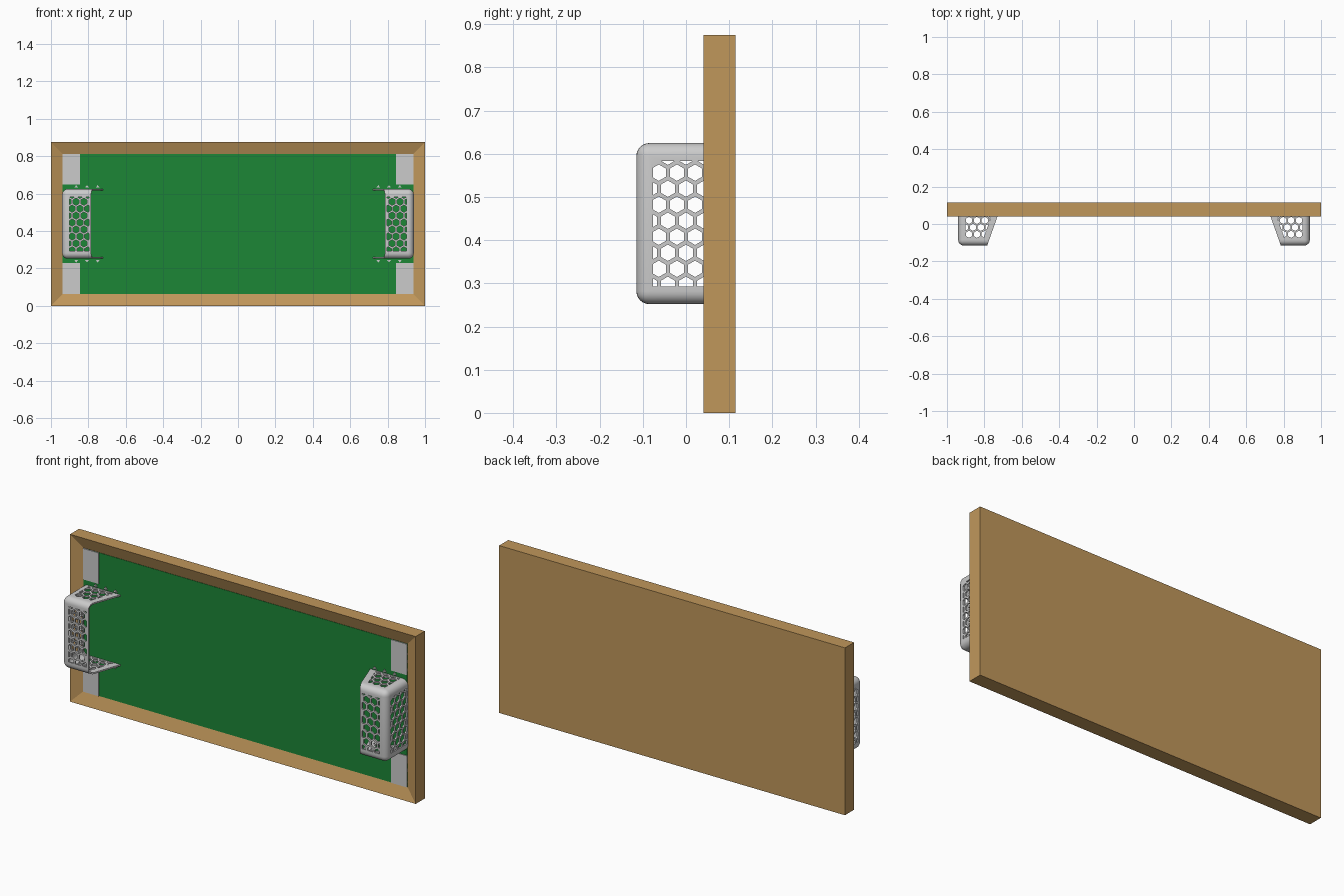
import bpy, bmesh, math
from mathutils import Vector

if "Cube" in bpy.data.objects:
    bpy.data.objects.remove(bpy.data.objects["Cube"])

def material(name, rgb):
    m = bpy.data.materials.new(name)
    m.diffuse_color = (*rgb, 1)
    m.use_nodes = True
    m.node_tree.nodes["Principled BSDF"].inputs["Base Color"].default_value = m.diffuse_color
    return m

WOOD = material("wood", (0.53, 0.31, 0.105))
GREEN = material("green", (0.012, 0.24, 0.037))

def new_object(name, bm, mat=None):
    bmesh.ops.recalc_face_normals(bm, faces=bm.faces[:])
    me = bpy.data.meshes.new(name)
    bm.to_mesh(me)
    bm.free()
    ob = bpy.data.objects.new(name, me)
    bpy.context.collection.objects.link(ob)
    if mat:
        me.materials.append(mat)
    return ob

def box_mesh(lo, hi):
    bm = bmesh.new()
    bmesh.ops.create_cube(bm, size=1)
    for v in bm.verts:
        v.co = [lo[i] + (v.co[i] + 0.5) * (hi[i] - lo[i]) for i in range(3)]
    return bm

def mirror(ob):
    m = ob.modifiers.new("mirror", 'MIRROR')
    m.use_mirror_merge = False

def apply_all(ob):
    bpy.ops.object.select_all(action='DESELECT')
    bpy.context.view_layer.objects.active = ob
    ob.select_set(True)
    for m in list(ob.modifiers):
        bpy.ops.object.modifier_apply(modifier=m.name)

# wooden tray: slab with the front face inset and sunk
FLOOR = 0.062
bm = box_mesh((-1, 0.04, 0), (1, 0.115, 0.875))
front = min(bm.faces, key=lambda f: f.calc_center_median().y)
bmesh.ops.inset_region(bm, faces=[front], thickness=0.063, use_even_offset=True)
bmesh.ops.translate(bm, verts=front.verts[:], vec=(0, FLOOR - 0.04, 0))
new_object("wooden_tray", bm, WOOD)

# green playing field
new_object("playing_field", box_mesh((-0.937, FLOOR - 0.002, 0.063), (0.937, FLOOR + 0.004, 0.812)), GREEN)

# pale corner pads
for name, z0, z1 in (("lower_corner_pad", 0.063, 0.228), ("upper_corner_pad", 0.65, 0.812)):
    mirror(new_object(name, box_mesh((-0.937, FLOOR - 0.006, z0), (-0.845, FLOOR + 0.002, z1))))

# goal shell: rounded box cut by the sloping mouth, open at mouth and back
X0, Y0, Y1, Z0, Z1 = -0.94, -0.115, 0.061, 0.252, 0.625
bm = box_mesh((X0, Y0, Z0), (-0.6, Y1, Z1))
def rounded(e):
    mid = (e.verts[0].co + e.verts[1].co) / 2
    return mid.y < Y1 - 0.001 and mid.x < -0.61
bmesh.ops.bevel(bm, geom=[e for e in bm.edges if rounded(e)], offset=0.03,
                segments=6, profile=0.5, affect='EDGES')
bmesh.ops.bisect_plane(bm, geom=bm.verts[:] + bm.edges[:] + bm.faces[:],
                       plane_co=(-0.785, Y0, 0), plane_no=(0.155, -0.055, 0), clear_outer=True)
open_faces = [f for f in bm.faces if all(v.co.y > Y1 - 0.001 for v in f.verts)]
bmesh.ops.delete(bm, geom=open_faces, context='FACES')
goal = new_object("goal_basket", bm)
sol = goal.modifiers.new("thickness", 'SOLIDIFY')
sol.thickness, sol.offset, sol.use_even_offset = 0.008, -1, True

# hexagon cutters, clipped to a convex counter-clockwise panel outline
def clip(poly, region):
    for a, b in zip(region, region[1:] + region[:1]):
        def side(p):
            return (b - a).cross(p - a)
        out = []
        for p, q in zip(poly, poly[1:] + poly[:1]):
            sp, sq = side(p), side(q)
            if sp >= 0:
                out.append(p)
            if sp * sq < 0:
                out.append(p.lerp(q, sp / (sp - sq)))
        poly = out
        if len(poly) < 3:
            return []
    return poly

def area(p):
    return abs(sum(a.cross(b) for a, b in zip(p, p[1:] + p[:1]))) / 2

def hex_cutter(name, region, u0, v0, to3d, depth):
    bm = bmesh.new()
    region = [Vector(p) for p in region]
    for row in range(-10, 11):
        for col in range(-10, 11):
            c = Vector((u0 + (col + 0.5 * (row % 2)) * 0.042, v0 + row * 0.0371))
            hexagon = [c + 0.019 * Vector((math.sin(-k * math.pi / 3), math.cos(k * math.pi / 3))) for k in range(6)]
            poly = clip(hexagon, region)
            if len(poly) < 3 or area(poly) < 4e-5:
                continue
            face = bm.faces.new([bm.verts.new(to3d(*p)) for p in poly])
            ext = bmesh.ops.extrude_face_region(bm, geom=[face])["geom"]
            bmesh.ops.translate(bm, vec=depth, verts=[g for g in ext if isinstance(g, bmesh.types.BMVert)])
    ob = new_object(name, bm)
    ob.hide_render = True
    return ob

def rect(u0, v0, u1, v1):
    return [(u0, v0), (u1, v0), (u1, v1), (u0, v1)]

cutters = [
    hex_cutter("side_cutter", rect(-0.077, 0.293, 0.052, 0.583), -0.063, 0.408,
               lambda u, v: (-1, u, v), (0.085, 0, 0)),
    hex_cutter("front_cutter", rect(-0.9, 0.293, -0.797, 0.583), -0.866, 0.408,
               lambda u, v: (u, -0.2, v), (0, 0.11, 0)),
    hex_cutter("top_cutter", [(-0.9, -0.077), (-0.805, -0.077), (-0.759, 0.052), (-0.9, 0.052)],
               -0.882, -0.055, lambda u, v: (u, v, 0.2), (0, 0, 0.5)),
]
for c in cutters:
    b = goal.modifiers.new(c.name, 'BOOLEAN')
    b.operation, b.solver, b.object = 'DIFFERENCE', 'EXACT', c
mirror(goal)
apply_all(goal)
for c in cutters:
    bpy.data.objects.remove(c)
bpy.ops.object.shade_smooth_by_angle(angle=math.radians(35))

# small pointed tabs along the goal's foot
bm = bmesh.new()
for x in (-0.865, -0.807, -0.75):
    for z, s in ((0.632, 1), (0.245, -1)):
        pts = ((x - 0.011, z), (x + 0.011, z), (x, z + s * 0.013))
        face = bm.faces.new([bm.verts.new((u, FLOOR - 0.008, v)) for u, v in pts])
        ext = bmesh.ops.extrude_face_region(bm, geom=[face])["geom"]
        bmesh.ops.translate(bm, vec=(0, 0.008, 0), verts=[g for g in ext if isinstance(g, bmesh.types.BMVert)])
mirror(new_object("goal_tabs", bm))
